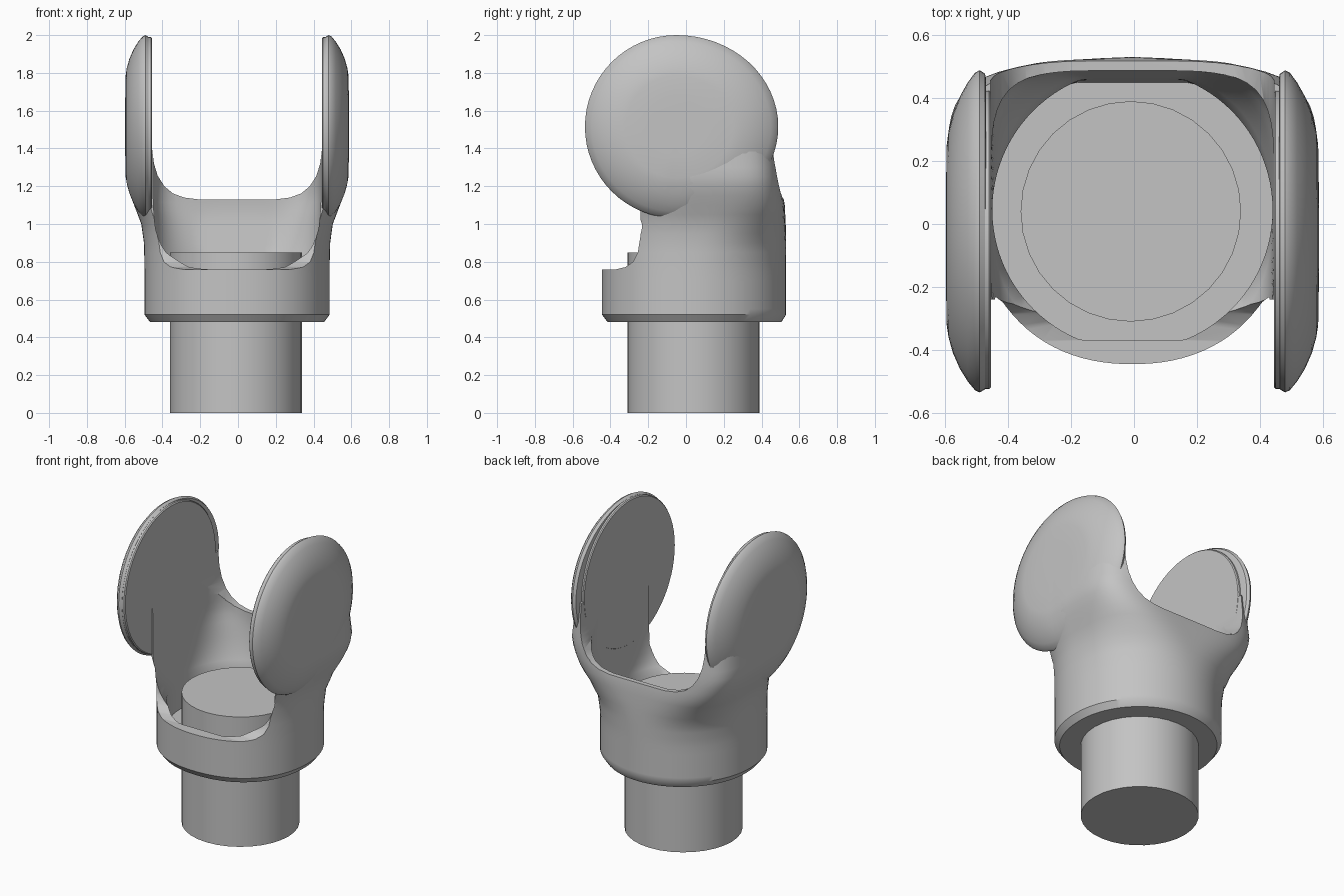
import bpy, bmesh, math
from mathutils import Matrix, Vector

cube = bpy.data.objects.get("Cube")
if cube:
    bpy.data.objects.remove(cube, do_unlink=True)

CX, CY = -0.005, 0.045          # axis of the collar
PAD_Y, PAD_Z = -0.05, 1.515     # centre of the round arm ends

grey = bpy.data.materials.new("plain grey")
grey.use_nodes = True
tone = (0.55, 0.55, 0.55, 1)
grey.diffuse_color = tone
grey.node_tree.nodes["Principled BSDF"].inputs["Base Color"].default_value = tone


def make(name, bm):
    bmesh.ops.recalc_face_normals(bm, faces=bm.faces)
    mesh = bpy.data.meshes.new(name)
    bm.to_mesh(mesh)
    bm.free()
    obj = bpy.data.objects.new(name, mesh)
    bpy.context.collection.objects.link(obj)
    mesh.materials.append(grey)
    return obj


def skin(name, rings):
    """Closed solid through a stack of rings with equal point counts."""
    bm = bmesh.new()
    loops = [[bm.verts.new(p) for p in ring] for ring in rings]
    n = len(loops[0])
    for a, b in zip(loops, loops[1:]):
        for i in range(n):
            j = (i + 1) % n
            bm.faces.new((a[i], a[j], b[j], b[i]))
    bm.faces.new(loops[0])
    bm.faces.new(loops[-1])
    return make(name, bm)


def activate(obj):
    bpy.ops.object.select_all(action="DESELECT")
    obj.select_set(True)
    bpy.context.view_layer.objects.active = obj


def smooth(obj, angle=35):
    activate(obj)
    bpy.ops.object.shade_smooth_by_angle(angle=math.radians(angle))


def subtract(obj, cutter):
    mod = obj.modifiers.new("cut", "BOOLEAN")
    mod.operation, mod.object, mod.solver = "DIFFERENCE", cutter, "EXACT"
    activate(obj)
    bpy.ops.object.modifier_apply(modifier=mod.name)
    bpy.data.objects.remove(cutter, do_unlink=True)


def blend(keys, z):
    """Eased interpolation of rows (z, values...)."""
    if z <= keys[0][0]:
        return keys[0][1:]
    for a, b in zip(keys, keys[1:]):
        if z <= b[0]:
            t = (z - a[0]) / (b[0] - a[0])
            return [p + (q - p) * t for p, q in zip(a[1:], b[1:])]
    return keys[-1][1:]


def section(z, half, back, front, n_back, n_front, limits=(-9, 9)):
    """Ring that is a superellipse with separate front and back halves."""
    ring = []
    for i in range(96):
        a = math.tau * i / 96
        c, s = math.cos(a), math.sin(a)
        depth, n = (back, n_back) if s > 0 else (front, n_front)
        k = (abs(c) ** n + abs(s) ** n) ** (-1 / n)
        y = min(max(CY + depth * s * k, limits[0]), limits[1])
        ring.append((CX + half * c * k, y, z))
    return ring


# Outer shell: height, half width, back depth, back squareness
SHELL = [(0.48, 0.46, 0.46, 2), (0.52, 0.49, 0.485, 2), (0.78, 0.49, 0.485, 2),
         (0.9, 0.493, 0.485, 2.2), (1.0, 0.507, 0.483, 2.9), (1.1, 0.545, 0.478, 4),
         (1.18, 0.577, 0.465, 4.7), (1.25, 0.59, 0.455, 5), (1.5, 0.575, 0.44, 4.5)]
levels = [0.48, 0.52] + [0.55 + 0.05 * i for i in range(20)]
rings = []
for z in levels:
    half, back, square = blend(SHELL, z)
    rings.append(section(z, half, back, min(half, 0.49), square, 2.2))
yoke = skin("yoke_shell", rings)

# Round cavity that squares off toward the arms
CAVITY = [(0.62, 0.445, 0.445, 2, 2, 0.45), (0.8, 0.445, 0.445, 2, 2, 0.46),
          (1.05, 0.45, 0.45, 3.6, 5, 0.49), (1.15, 0.45, 0.44, 5, 6, 0.49),
          (1.6, 0.45, 0.42, 5, 6, 0.49)]
rings = []
for i in range(22):
    z = 0.62 + i * 0.045
    half, back, nb, nf, limit = blend(CAVITY, z)
    rings.append(section(z, half, back, 0.445, nb, nf, (-0.37, limit)))
subtract(yoke, skin("cavity_cutter", rings))

# Saddle between the arms, cut front to back
saddle = [(0.2, 1.13), (0.28, 1.14), (0.34, 1.162), (0.385, 1.2),
          (0.42, 1.255), (0.44, 1.32), (0.45, 1.4), (0.45, 2.2)]
outline = saddle + [(-x, z) for x, z in reversed(saddle)]
subtract(yoke, skin("saddle_cutter", [[(CX + x, y, z) for x, z in outline] for y in (-1, 1)]))

# Open front above the lip, with a rounded corner
front = [(-1, 0.76), (-0.37, 0.76), (-0.32, 0.772), (-0.28, 0.8), (-0.255, 0.85),
         (-0.242, 0.93), (-0.24, 1.02), (-0.24, 2.2), (-1, 2.2)]
subtract(yoke, skin("front_cutter", [[(x, y, z) for y, z in front] for x in (-1, 1)]))
smooth(yoke)


def round_plate(name, side, profile, stretch=1.0, follow=False):
    """Disc turned about the x axis from (radius, distance) points."""
    rings = []
    for r, x in profile:
        ring = []
        for i in range(64):
            a = math.tau * i / 64
            y, z = r * math.cos(a), PAD_Z + r * math.sin(a)
            # Outer face follows the shell where the arm narrows
            d = min(x, blend(SHELL, z)[0]) if follow and z < 1.25 else x
            ring.append((CX + side * d, PAD_Y + y * (stretch if y > 0 else 1), z))
        rings.append(ring)
    obj = skin(name, rings)
    smooth(obj)


# Domed arm ends with flat inner pads
DOME = [(0.46, 0.465), (0.475, 0.468), (0.485, 0.485), (0.478, 0.5), (0.45, 0.523), (0.41, 0.548),
        (0.36, 0.57), (0.31, 0.584), (0.27, 0.59), (0.15, 0.592), (0.02, 0.592)]
PAD = [(0.45, 0.449), (0.468, 0.449), (0.474, 0.455), (0.474, 0.48)]
for label, side in (("left", 1), ("right", -1)):
    round_plate(label + "_arm_end", side, DOME, 1.11, True)
    round_plate(label + "_inner_pad", side, PAD)

# Centre post
bm = bmesh.new()
bmesh.ops.create_cone(bm, cap_ends=True, segments=32, radius1=0.35, radius2=0.35, depth=0.85,
                      matrix=Matrix.Translation(Vector((CX - 0.005, CY - 0.005, 0.425))))
post = make("centre_post", bm)
smooth(post)
